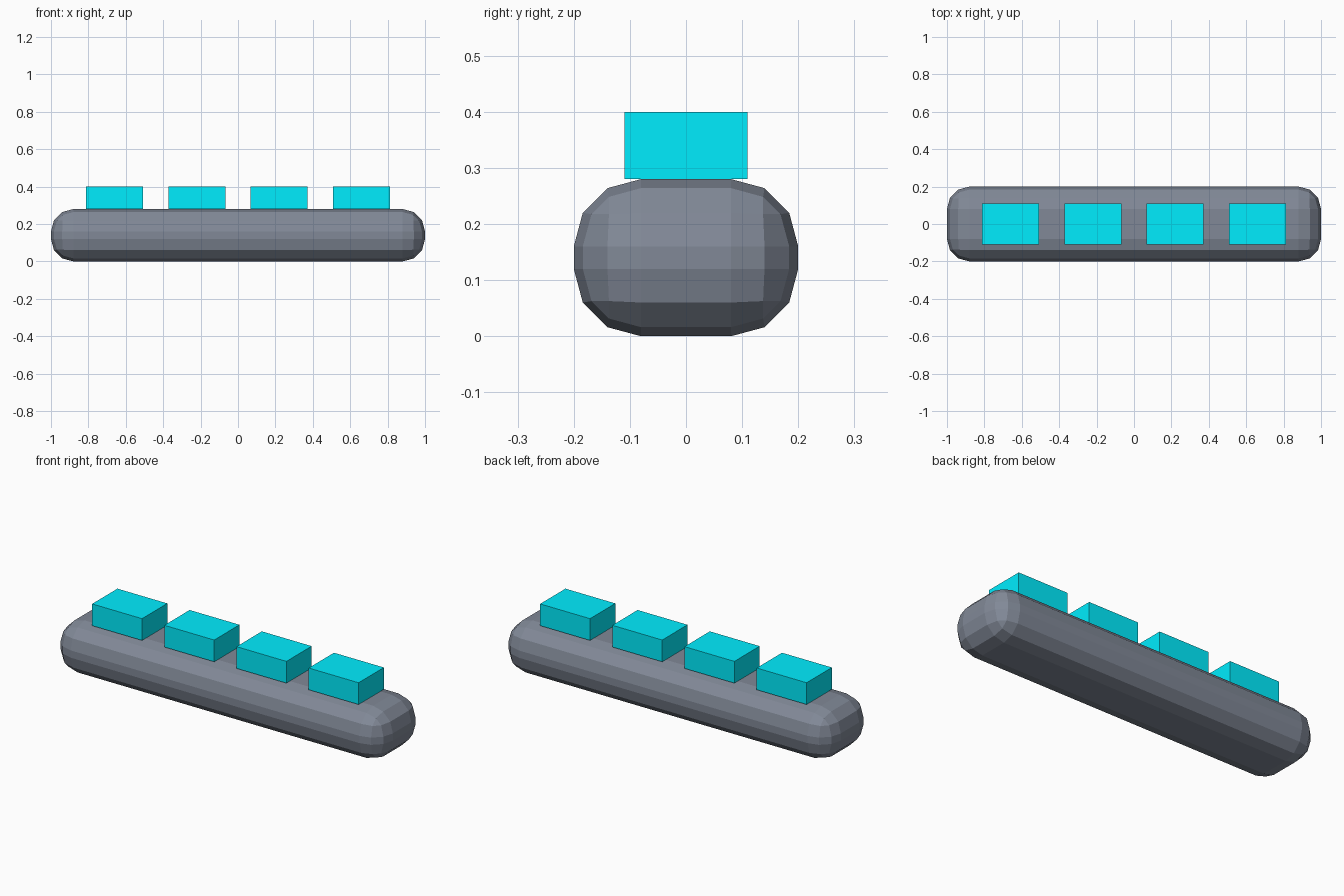
import bpy

if "Cube" in bpy.data.objects:
    bpy.data.objects.remove(bpy.data.objects["Cube"])


def material(name, color):
    mat = bpy.data.materials.new(name)
    mat.diffuse_color = color
    mat.use_nodes = True
    mat.node_tree.nodes["Principled BSDF"].inputs["Base Color"].default_value = mat.diffuse_color
    return mat


def box(name, size, location, mat):
    bpy.ops.mesh.primitive_cube_add(size=1, location=location)
    obj = bpy.context.object
    obj.name = name
    obj.scale = size
    bpy.ops.object.transform_apply(location=False, rotation=False, scale=True)
    obj.data.materials.append(mat)
    return obj


slate = material("slate", (0.22, 0.25, 0.31, 1))
cyan = material("cyan", (0.0, 0.85, 1.0, 1))

# Long bar with rounded edges
bar = box("rounded_bar", (2.0, 0.4, 0.28), (0, 0, 0.14), slate)
bevel = bar.modifiers.new("rounding", 'BEVEL')
bevel.width = 0.12
bevel.segments = 3
bevel.limit_method = 'NONE'

# Row of four light blocks sitting on top
for i in range(4):
    box(f"light_block_{i + 1}", (0.304, 0.22, 0.12),
        (-0.66 + 0.44 * i, 0, 0.34), cyan)
